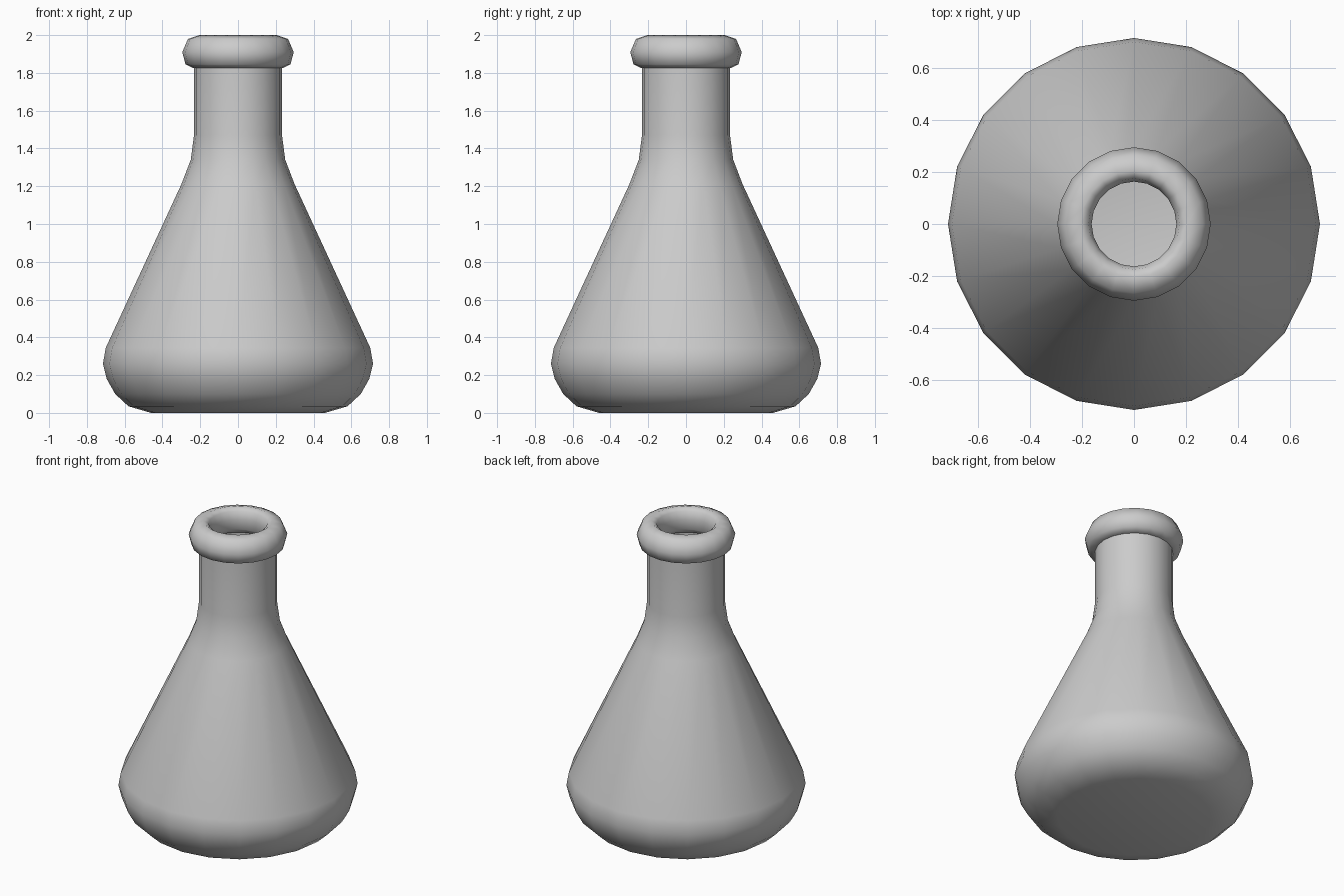
import bpy, bmesh, math

cube = bpy.data.objects.get("Cube")
if cube:
    bpy.data.objects.remove(cube, do_unlink=True)

SIDES = 20

grey = bpy.data.materials.new("plain_grey")
grey.use_nodes = True
colour = (0.6, 0.6, 0.6, 1.0)
grey.diffuse_color = colour
grey.node_tree.nodes["Principled BSDF"].inputs["Base Color"].default_value = colour


def lathe(name, profile, closed):
    """Revolve an (r, z) profile about the z axis and shade it smooth."""
    bm = bmesh.new()
    verts = [bm.verts.new((r, 0, z)) for r, z in profile]
    edges = [bm.edges.new(pair) for pair in zip(verts, verts[1:])]
    if closed:
        edges.append(bm.edges.new((verts[-1], verts[0])))
    bmesh.ops.spin(bm, geom=verts + edges, cent=(0, 0, 0), axis=(0, 0, 1),
                   angle=math.tau, steps=SIDES, use_merge=False)
    bmesh.ops.remove_doubles(bm, verts=bm.verts[:], dist=0.0005)
    bmesh.ops.recalc_face_normals(bm, faces=bm.faces[:])
    mesh = bpy.data.meshes.new(name)
    bm.to_mesh(mesh)
    bm.free()
    mesh.materials.append(grey)
    obj = bpy.data.objects.new(name, mesh)
    bpy.context.collection.objects.link(obj)
    bpy.ops.object.select_all(action='DESELECT')
    obj.select_set(True)
    bpy.context.view_layer.objects.active = obj
    bpy.ops.object.shade_smooth_by_angle(angle=math.radians(60))
    return obj


# Flask body: rounded base, conical side, straight neck, then the inner wall
outer = [(0, 0), (0.46, 0), (0.58, 0.035), (0.65, 0.10), (0.695, 0.18),
         (0.715, 0.26), (0.70, 0.345), (0.30, 1.21), (0.25, 1.34),
         (0.233, 1.47), (0.233, 1.90)]
inner = [(0.20, 1.90), (0.20, 1.47), (0.26, 1.21), (0.66, 0.345),
         (0.67, 0.26), (0.56, 0.08), (0.46, 0.03), (0, 0.03)]
lathe("flask_body", outer + inner, closed=False)

# Rolled lip around the mouth
lip = [(0.205, 2.0), (0.265, 1.98), (0.295, 1.91), (0.278, 1.845),
       (0.235, 1.825), (0.185, 1.835), (0.163, 1.865), (0.163, 1.93),
       (0.175, 1.98)]
lathe("rolled_lip", lip, closed=True)
